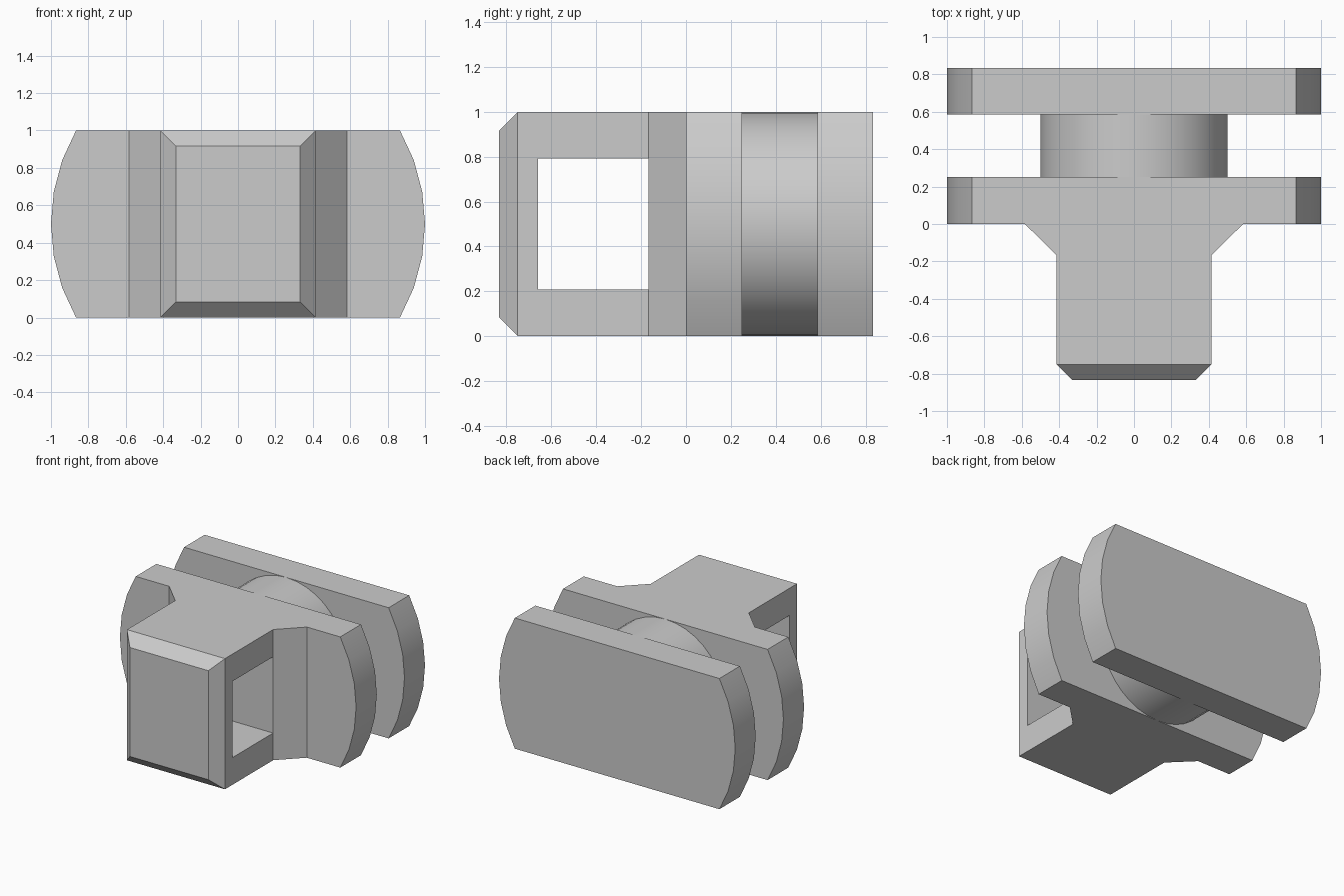
import bpy
import bmesh
from math import sin, cos, radians
from mathutils import Vector

cube = bpy.data.objects.get("Cube")
if cube:
    bpy.data.objects.remove(cube, do_unlink=True)

grey = bpy.data.materials.new("plain grey")
grey.use_nodes = True
colour = (0.6, 0.6, 0.6, 1)
grey.diffuse_color = colour
grey.node_tree.nodes["Principled BSDF"].inputs["Base Color"].default_value = colour


def finish(bm, name):
    """Turn a bmesh into a grey object."""
    bmesh.ops.recalc_face_normals(bm, faces=bm.faces)
    mesh = bpy.data.meshes.new(name)
    bm.to_mesh(mesh)
    bm.free()
    mesh.materials.append(grey)
    obj = bpy.data.objects.new(name, mesh)
    bpy.context.collection.objects.link(obj)
    return obj


def prism(points, depth):
    """Extrude a closed outline along a vector."""
    bm = bmesh.new()
    face = bm.faces.new([bm.verts.new(p) for p in points])
    moved = bmesh.ops.extrude_face_region(bm, geom=[face], use_keep_orig=True)
    verts = [g for g in moved["geom"] if isinstance(g, bmesh.types.BMVert)]
    bmesh.ops.translate(bm, verts=verts, vec=depth)
    return bm


def smooth(obj):
    bpy.ops.object.select_all(action="DESELECT")
    obj.select_set(True)
    bpy.context.view_layer.objects.active = obj
    bpy.ops.object.shade_smooth_by_angle(angle=radians(25))


def arc(radius, angles, y):
    return [(radius * cos(radians(a)), y, 0.5 + radius * sin(radians(a))) for a in angles]


# Two flanges: discs cut flat at top and bottom
sides = list(range(-30, 31, 10)) + list(range(150, 211, 10))
for name, y0, y1 in (("front_flange", 0, 0.25), ("back_flange", 0.585, 0.833)):
    smooth(finish(prism(arc(1, sides, y0), Vector((0, y1 - y0, 0))), name))

# Round pin between the flanges, open where it meets them
pin = prism(arc(0.5, range(0, 360, 10), 0.25), Vector((0, 0.335, 0)))
caps = [f for f in pin.faces if len(f.verts) > 4]
bmesh.ops.delete(pin, geom=caps, context="FACES_ONLY")
smooth(finish(pin, "pin"))

# Block with a flared neck and a chamfered front
half = [(0.583, 0), (0.415, -0.167), (0.415, -0.833)]
outline = [(x, y, 0) for x, y in half] + [(-x, y, 0) for x, y in reversed(half)]
bm = prism(outline, Vector((0, 0, 1)))
front = min(bm.faces, key=lambda f: f.calc_center_median().y)
bmesh.ops.bevel(bm, geom=list(front.edges), offset=0.083, segments=1,
                affect="EDGES", profile=0.5)
block = finish(bm, "block")

# Square window through the block from side to side
window = [(-1, y, z) for y, z in ((-0.66, 0.208), (-0.168, 0.208),
                                  (-0.168, 0.792), (-0.66, 0.792))]
cutter = finish(prism(window, Vector((2, 0, 0))), "window_cutter")
cut = block.modifiers.new("window", "BOOLEAN")
cut.operation = "DIFFERENCE"
cut.solver = "EXACT"
cut.object = cutter
bpy.ops.object.select_all(action="DESELECT")
block.select_set(True)
bpy.context.view_layer.objects.active = block
bpy.ops.object.modifier_apply(modifier=cut.name)
bpy.data.objects.remove(cutter, do_unlink=True)
